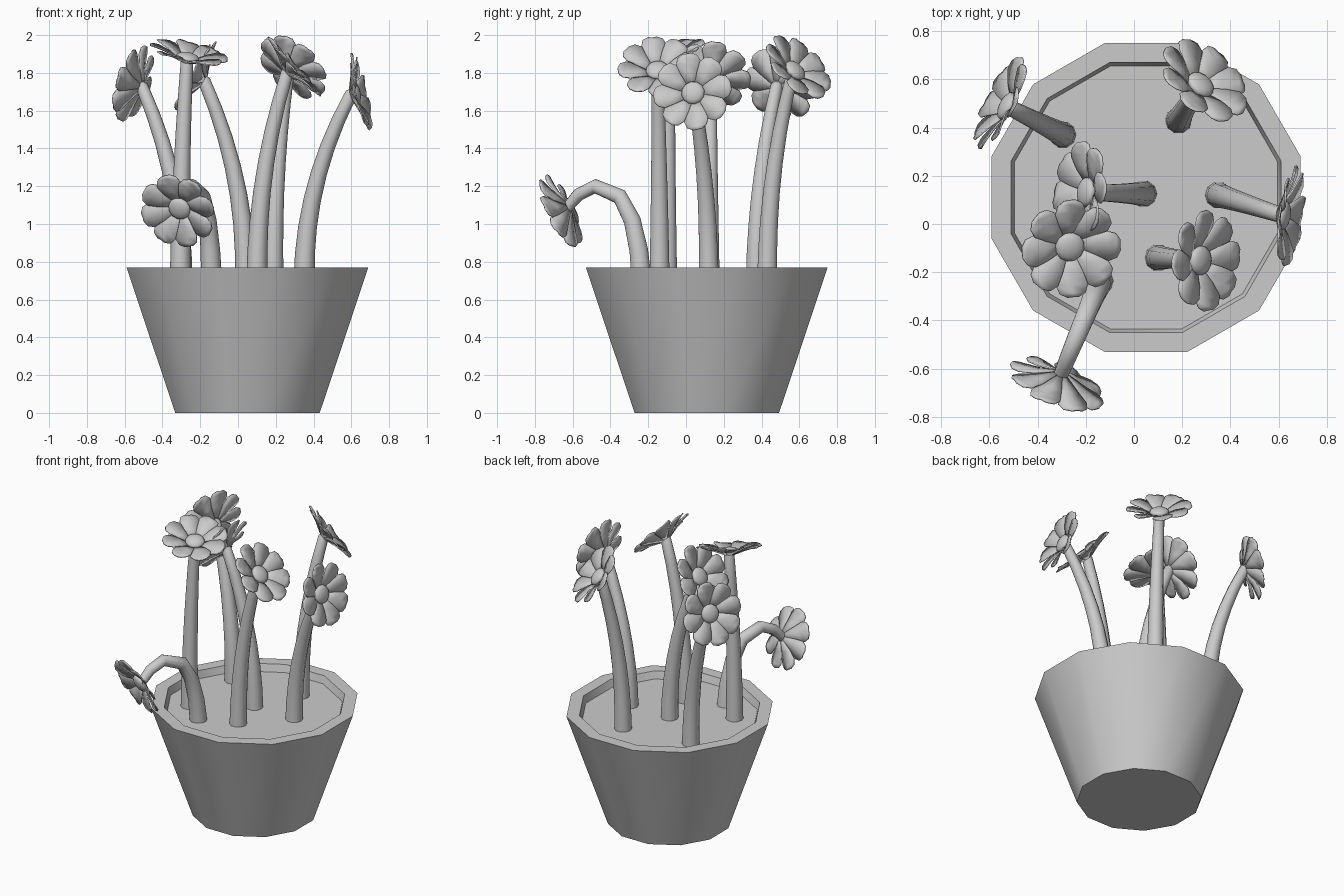
import bpy, bmesh, math
from mathutils import Vector, Matrix

if "Cube" in bpy.data.objects:
    bpy.data.objects.remove(bpy.data.objects["Cube"])


def finish(name, bm, angle=40):
    bmesh.ops.recalc_face_normals(bm, faces=bm.faces)
    me = bpy.data.meshes.new(name)
    bm.to_mesh(me)
    bm.free()
    for p in me.polygons:
        p.use_smooth = True
    me.set_sharp_from_angle(angle=math.radians(angle))
    ob = bpy.data.objects.new(name, me)
    bpy.context.collection.objects.link(ob)
    return ob


def skin(bm, rings):
    """Join equal-sized rings of points and cap both ends."""
    vs = [[bm.verts.new(p) for p in r] for r in rings]
    n = len(vs[0])
    for a, b in zip(vs, vs[1:]):
        for i in range(n):
            j = (i + 1) % n
            bm.faces.new((a[i], a[j], b[j], b[i]))
    bm.faces.new(vs[0])
    bm.faces.new(vs[-1])


# Twelve-sided tapered pot with rim and sunken soil level
def ring12(r, z):
    return [(0.05 + r * math.cos(math.radians(15 + 30 * i)),
             0.11 + r * math.sin(math.radians(15 + 30 * i)), z) for i in range(12)]


bm = bmesh.new()
skin(bm, [ring12(0.396, 0), ring12(0.6626, 0.77), ring12(0.58, 0.77), ring12(0.565, 0.72)])
finish("pot", bm)


# Tapered round stem along a path
def stem(name, path, r0=0.056, r1=0.03, sides=10):
    bm = bmesh.new()
    rings = []
    side = None
    for i, p in enumerate(path):
        t = (path[min(i + 1, len(path) - 1)] - path[max(i - 1, 0)]).normalized()
        side = Vector((1, 0, 0)) if side is None else side
        side = (side - t * side.dot(t)).normalized()
        up = t.cross(side)
        r = r0 + (r1 - r0) * i / (len(path) - 1)
        rings.append([p + r * (side * math.cos(a) + up * math.sin(a))
                      for a in (math.tau * k / sides for k in range(sides))])
    skin(bm, rings)
    finish(name, bm, 60)


# Petal stations: distance out, half width, lift
PETAL = [(0.03, 0.018, 0.0), (0.10, 0.048, 0.028), (0.155, 0.066, 0.042),
         (0.19, 0.054, 0.048), (0.208, 0.024, 0.05)]


# Eight cupped petals round a domed centre
def head(name, origin, normal, spin):
    frame = (Matrix.Translation(origin)
             @ Vector(normal).to_track_quat('Z', 'Y').to_matrix().to_4x4()
             @ Matrix.Rotation(spin, 4, 'Z'))
    bm = bmesh.new()
    for k in range(8):
        m = frame @ Matrix.Rotation(math.tau * k / 8, 4, 'Z') @ Matrix.Rotation(0.12, 4, 'X')
        rows = [[bm.verts.new(m @ Vector((r, s * w, z + abs(s) * w * 0.15)))
                 for s in (-1, 0, 1)] for r, w, z in PETAL]
        for a, b in zip(rows, rows[1:]):
            for i in (0, 1):
                bm.faces.new((a[i], b[i], b[i + 1], a[i + 1]))
    petals = finish(name + "_petals", bm)
    mod = petals.modifiers.new("thickness", 'SOLIDIFY')
    mod.thickness = 0.007
    mod.offset = 0
    bm = bmesh.new()
    bmesh.ops.create_uvsphere(bm, u_segments=12, v_segments=8, radius=1,
        matrix=frame @ Matrix.Translation((0, 0, 0.022)) @ Matrix.Diagonal((0.062, 0.062, 0.026, 1)))
    finish(name + "_centre", bm, 60)


# Upright flowers: stem foot (x, y), head position, facing direction
FLOWERS = [
    ((-0.295, 0.37), (-0.51, 0.48, 1.73), (-0.85, 0.42, 0.28)),
    ((0.185, 0.43), (0.265, 0.565, 1.80), (0.52, 0.58, 0.60)),
    ((0.04, 0.125), (-0.18, 0.13, 1.76), (-0.85, 0.10, 0.50)),
    ((-0.305, -0.10), (-0.27, -0.09, 1.86), (0.20, -0.25, 0.95)),
    ((0.35, 0.12), (0.60, 0.04, 1.69), (0.96, -0.13, 0.22)),
    ((0.10, -0.14), (0.26, -0.15, 1.80), (0.74, -0.05, 0.66)),
]
for i, (foot, tip, normal) in enumerate(FLOWERS):
    base, top = Vector((*foot, 0.70)), Vector(tip)
    path = []
    for k in range(8):
        t = k / 7
        p = base.lerp(top, t ** 2.1)
        p.z = base.z + (top.z - base.z) * t
        path.append(p)
    path.append(top + Vector(normal).normalized() * 0.015)
    stem(f"stem_{i + 1}", path)
    head(f"flower_{i + 1}", top, normal, 0.2)

# Drooping flower hanging over the rim: (y, z) along the arch
arch = [(-0.235, 0.70), (-0.25, 0.86), (-0.285, 1.02), (-0.35, 1.145),
        (-0.48, 1.2), (-0.57, 1.155), (-0.63, 1.085)]
stem("drooping_stem", [Vector((-0.14 + (y + 0.235) * 0.42, y, z)) for y, z in arch])
head("drooping_flower", (-0.303, -0.62, 1.09), (-0.33, -0.82, -0.40), 0.2)
